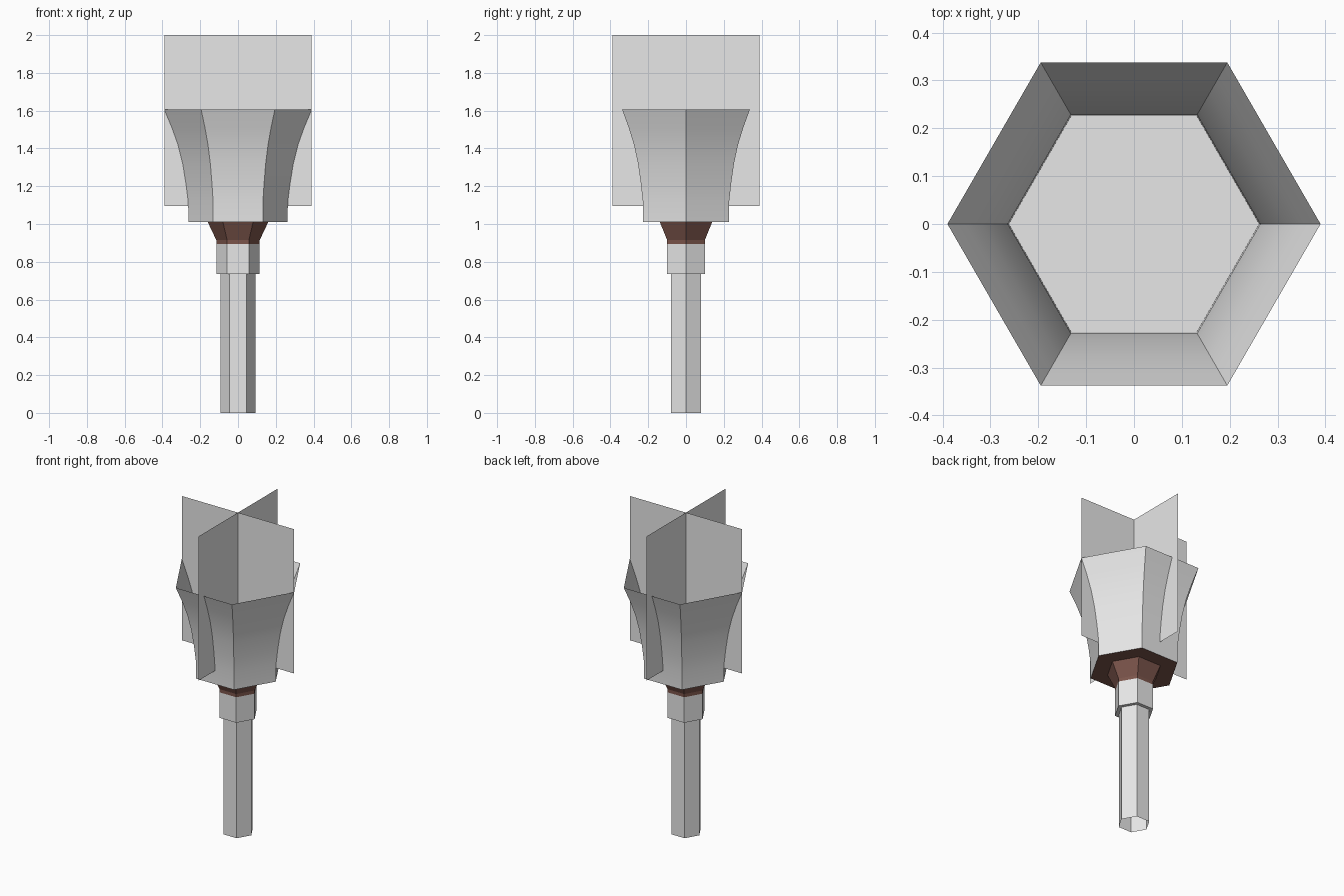
import bpy
import bmesh
from math import cos, sin, pi

cube = bpy.data.objects.get("Cube")
if cube:
    bpy.data.objects.remove(cube)


def material(name, colour):
    m = bpy.data.materials.new(name)
    m.use_nodes = True
    m.diffuse_color = colour
    m.node_tree.nodes["Principled BSDF"].inputs["Base Color"].default_value = colour
    return m


GREY = material("pale grey", (0.8, 0.8, 0.8, 1))
BROWN = material("dark brown", (0.2, 0.09, 0.07, 1))


def finish(bm, name, mat, smooth=False, flip=False):
    if flip:
        bmesh.ops.reverse_faces(bm, faces=bm.faces[:])
    mesh = bpy.data.meshes.new(name)
    bm.to_mesh(mesh)
    bm.free()
    mesh.materials.append(mat)
    ob = bpy.data.objects.new(name, mesh)
    bpy.context.collection.objects.link(ob)
    if smooth:
        bpy.ops.object.select_all(action="DESELECT")
        ob.select_set(True)
        bpy.context.view_layer.objects.active = ob
        bpy.ops.object.shade_smooth_by_angle(angle=pi / 6)
    return ob


def hex_shell(name, profile, mat, smooth=False):
    """Open six-sided shell through (radius, height) pairs, listed upwards."""
    bm = bmesh.new()
    rings = [[bm.verts.new((r * cos(i * pi / 3), r * sin(i * pi / 3), z))
              for i in range(6)] for r, z in profile]
    for low, high in zip(rings, rings[1:]):
        for i in range(6):
            j = (i + 1) % 6
            bm.faces.new((low[i], low[j], high[j], high[i]))
    return finish(bm, name, mat, smooth)


def hex_plate(name, radius, z, mat, down=False):
    bm = bmesh.new()
    bm.faces.new([bm.verts.new((radius * cos(i * pi / 3), radius * sin(i * pi / 3), z))
                  for i in range(6)])
    return finish(bm, name, mat, flip=down)


# Handle: open-ended shaft and the wider ferrule with its lower lip
hex_shell("shaft", [(0.092, 0), (0.092, 0.74)], GREY)
hex_shell("ferrule", [(0.092, 0.735), (0.115, 0.735), (0.115, 0.895)], GREY)

# Collar flaring out to the cup
hex_shell("collar", [(0.115, 0.895), (0.115, 0.915), (0.16, 1.01)], BROWN)

# Cup: curved wall, brown underside and grey floor
hex_shell("cup_wall", [(0.262, 1.01), (0.264, 1.12), (0.275, 1.21), (0.293, 1.32),
                       (0.318, 1.42), (0.35, 1.51), (0.39, 1.605)], GREY, True)
hex_plate("cup_underside", 0.262, 1.01, BROWN, down=True)
hex_plate("cup_floor", 0.262, 1.02, GREY)

# Two crossed flame sheets
for name, dx, dy in (("flame_sheet_wide", 0.39, 0), ("flame_sheet_deep", 0, 0.39)):
    bm = bmesh.new()
    bm.faces.new([bm.verts.new((s * dx, s * dy, z))
                  for s, z in ((-1, 1.095), (1, 1.095), (1, 2), (-1, 2))])
    finish(bm, name, GREY)
